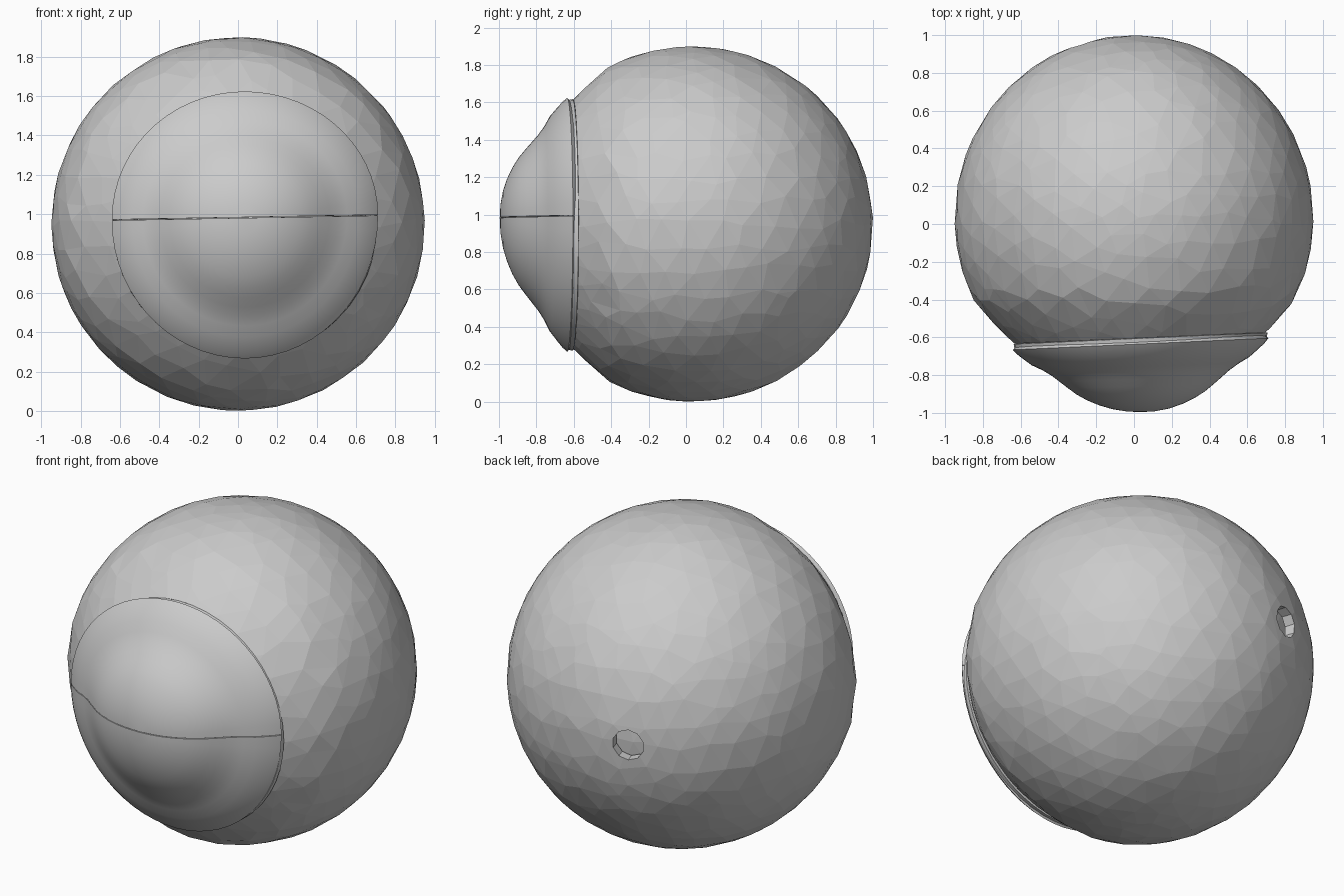
import bpy, bmesh, math, random
from mathutils import Vector

if "Cube" in bpy.data.objects:
    bpy.data.objects.remove(bpy.data.objects["Cube"])

random.seed(4)
CENTER = Vector((0, 0.03, 0.95))
HOLE_DIR = Vector((-0.29, 0.95, 0.0)).normalized()
TILT = 0.045          # the front cut leans slightly in x


def make_object(name, bm, smooth):
    bmesh.ops.recalc_face_normals(bm, faces=bm.faces)
    me = bpy.data.meshes.new(name)
    bm.to_mesh(me)
    bm.free()
    ob = bpy.data.objects.new(name, me)
    bpy.context.collection.objects.link(ob)
    for p in me.polygons:
        p.use_smooth = smooth
    return ob


def apply(ob, mod):
    bpy.ops.object.select_all(action='DESELECT')
    bpy.context.view_layer.objects.active = ob
    ob.select_set(True)
    bpy.ops.object.modifier_apply(modifier=mod.name)


def globe(name, size, thickness, hole_radius, jitter):
    """Hollow faceted globe, open at the front, with a round hole at the back."""
    bm = bmesh.new()
    bmesh.ops.create_icosphere(bm, subdivisions=4, radius=1)
    for v in bm.verts:
        n = v.co + Vector([random.uniform(-jitter, jitter) for _ in range(3)])
        n.normalize()
        p = Vector((n.x * 0.95, n.y * 0.97, n.z * 0.95))
        # flatten the globe towards the front rim
        taper = 1 - 0.07 * max(0, (-0.43 - p.y) / 0.2) if p.y > -0.75 else 0.9
        p.x *= taper
        p.z *= taper
        v.co = CENTER + p * size
    bmesh.ops.bisect_plane(bm, geom=bm.verts[:] + bm.edges[:] + bm.faces[:],
                           plane_co=(0, -0.605, 0.95), plane_no=(TILT, -1, 0),
                           clear_outer=True)
    ob = make_object(name, bm, False)
    sol = ob.modifiers.new("thickness", 'SOLIDIFY')
    sol.thickness = thickness
    sol.offset = -1
    apply(ob, sol)

    cut = bmesh.new()
    bmesh.ops.create_cone(cut, cap_ends=True, segments=10, radius1=hole_radius,
                          radius2=hole_radius, depth=0.6)
    rot = HOLE_DIR.to_track_quat('Z', 'Y').to_matrix()
    for v in cut.verts:
        v.co = rot @ v.co + CENTER + HOLE_DIR * 0.95
    cutter = make_object("hole_cutter", cut, False)
    mod = ob.modifiers.new("hole", 'BOOLEAN')
    mod.operation = 'DIFFERENCE'
    mod.solver = 'EXACT'
    mod.object = cutter
    apply(ob, mod)
    bpy.data.objects.remove(cutter)
    return ob


def lathe(name, profile, start, sweep, segments, thickness):
    """Turn (radius, y) points around the front axis; start and sweep in degrees."""
    bm = bmesh.new()
    rows = []
    for i in range(segments + 1):
        a = math.radians(start + sweep * i / segments)
        row = []
        for r, y in profile:
            x = 0.035 + r * math.cos(a)
            z = 0.945 + r * math.sin(a)
            # lean the rim with the cut, fading out towards the tip
            row.append(bm.verts.new((x, y + TILT * x * r / 0.67, z)))
        rows.append(row)
    for a, b in zip(rows, rows[1:]):
        for j in range(len(profile) - 1):
            bm.faces.new((a[j], a[j + 1], b[j + 1], b[j]))
    bmesh.ops.remove_doubles(bm, verts=bm.verts, dist=0.0005)
    ob = make_object(name, bm, True)
    sol = ob.modifiers.new("thickness", 'SOLIDIFY')
    sol.thickness = thickness
    sol.offset = -1
    apply(ob, sol)
    bpy.ops.object.shade_smooth_by_angle(angle=math.radians(35))
    return ob


# Outer globe and inner lining
globe("outer_globe", 1.0, 0.06, 0.09, 0.035)
globe("inner_lining", 0.92, 0.03, 0.05, 0.03)

# Thin band closing the seam
lathe("rim_band", [(0.672, -0.607), (0.668, -0.632)], 0, 360, 48, 0.03)

# Bulging front cover in two halves, parted along a nearly level line
cover = [(0.677, -0.637), (0.655, -0.662), (0.62, -0.692), (0.575, -0.728),
         (0.52, -0.757), (0.47, -0.79), (0.43, -0.823), (0.385, -0.86),
         (0.34, -0.895), (0.285, -0.928), (0.22, -0.957), (0.15, -0.979),
         (0.075, -0.992), (0.0, -0.996)]
for name, start, gap in (("upper_cover", 0, 0.002), ("lower_cover", 180, -0.002)):
    ob = lathe(name, cover, start, 180, 30, 0.025)
    for v in ob.data.vertices:
        # raise the parting line above the centre, keeping the outer rim in place
        h = abs(v.co.z - 0.945) / 0.68
        v.co.z += (0.037 + 0.018 * v.co.x) * max(0, 1 - h) + gap
